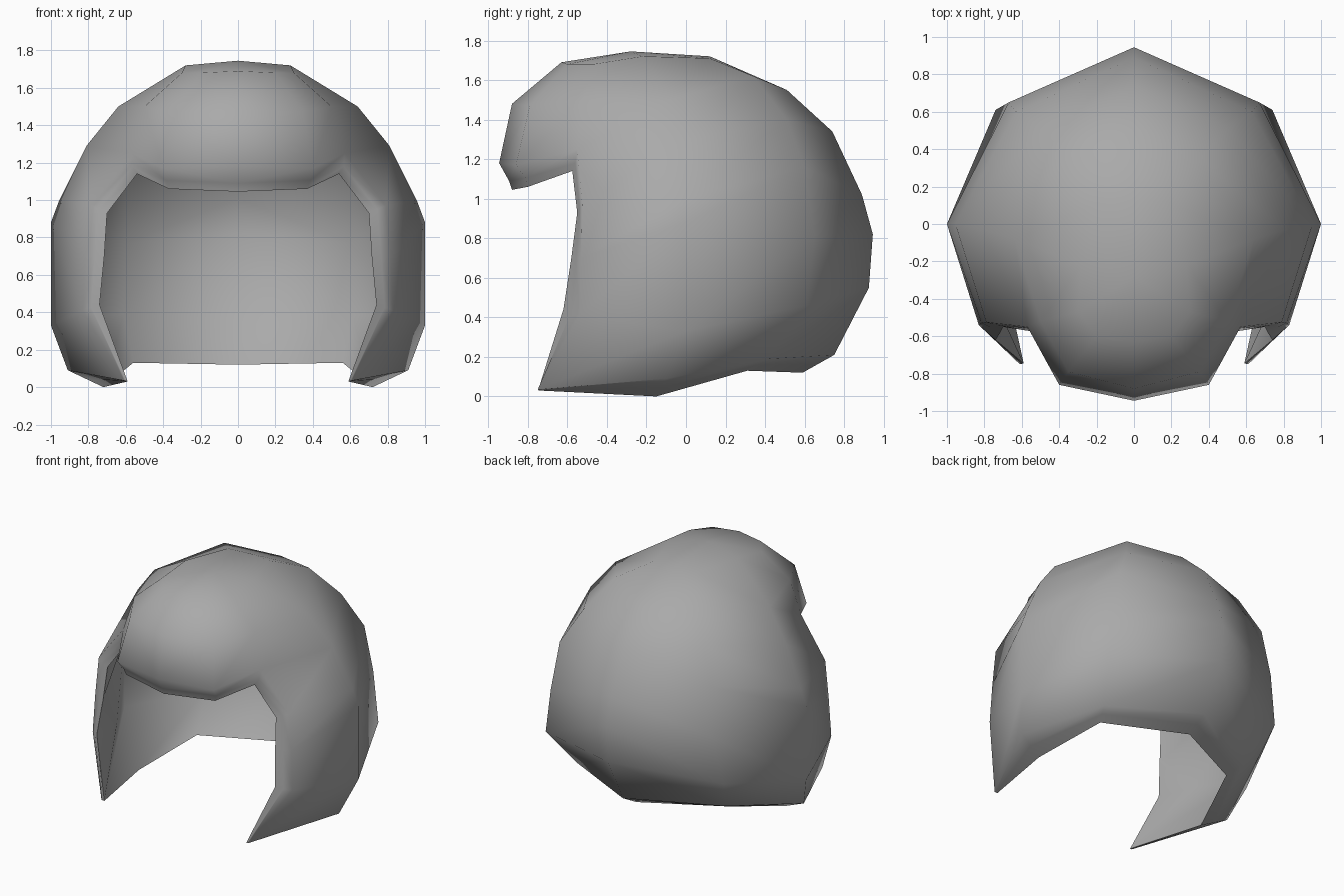
import bpy
import bmesh
import math
from mathutils import Vector

if "Cube" in bpy.data.objects:
    bpy.data.objects.remove(bpy.data.objects["Cube"])

grey = bpy.data.materials.new("helmet grey")
grey.diffuse_color = (0.4, 0.4, 0.4, 1)
grey.use_nodes = True
grey.node_tree.nodes["Principled BSDF"].inputs["Base Color"].default_value = grey.diffuse_color

CROWN = (0, -.28, 1.745)
# Right half of the outer shell: meridians from crown to rim, back to front
OUTER = [
    [(0, .12, 1.72), (0, .51, 1.55), (0, .74, 1.34), (0, .89, 1.02),
     (0, .945, .82), (0, .925, .55), (0, .75, .21)],
    [(.17, .12, 1.71), (.35, .34, 1.62), (.5, .51, 1.4), (.63, .6, 1.16),
     (.67, .65, .81), (.74, .61, .46), (.62, .42, .19)],
    [(.28, -.22, 1.72), (.64, -.08, 1.5), (.81, -.03, 1.29), (.955, 0, 1.0),
     (1, 0, .88), (1, 0, .33), (.91, -.1, .09)],
    [(.3, -.47, 1.68), (.5, -.52, 1.5), (.57, -.55, 1.25), (.79, -.525, .97),
     (.815, -.53, .7), (.83, -.54, .41), (.61, -.75, .035)],
    [(.2, -.6, 1.68), (.35, -.79, 1.47), (.4, -.86, 1.17)],
    [(0, -.63, 1.69), (0, -.88, 1.48), (0, -.945, 1.18)],
]
# Inner edge of the rim, keyed by (meridian, row), from nape to brow
RIM = {
    (0, 6): (0, .59, .12), (1, 6): (.56, .31, .13), (2, 6): (.72, -.15, 0),
    (3, 6): (.59, -.745, .03), (3, 5): (.74, -.62, .44), (3, 4): (.715, -.58, .7),
    (3, 3): (.70, -.55, .93), (3, 2): (.54, -.575, 1.14),
    (4, 2): (.37, -.8, 1.06), (5, 2): (0, -.88, 1.045),
}
# Shallow undercut below the brow
UNDERCUT = {(3, 2): (.565, -.56, 1.18), (4, 2): (.385, -.81, 1.105), (5, 2): (0, -.895, 1.09)}
# Thicker lining around the back of the neck
PADDING = {(0, 5): (0, .74, .36), (1, 5): (.61, .49, .39), (1, 4): (.6, .63, .77)}
CHEEK_FOLD = (.79, -.31, .39)
CENTRE = Vector((0, 0, .8))


def shrink(p):
    return CENTRE + (Vector(p) - CENTRE) * .945


def add_shell(bm, top, grid, skip=()):
    """Skin one half shell as a fan at the crown plus quads down the meridians."""
    for c, (a, b) in enumerate(zip(grid, grid[1:])):
        bm.faces.new([top, a[0], b[0]])
        for r in range(min(len(a), len(b)) - 1):
            if (c, r) not in skip:
                bm.faces.new([a[r], a[r + 1], b[r + 1], b[r]])


bm = bmesh.new()
# Outer surface
outer = [[bm.verts.new(p) for p in col] for col in OUTER]
add_shell(bm, bm.verts.new(CROWN), outer)

# Inner lining, left open behind the cheek
inner = [[bm.verts.new(RIM.get((c, r)) or PADDING.get((c, r)) or shrink(p))
          for r, p in enumerate(col)] for c, col in enumerate(OUTER)]
add_shell(bm, bm.verts.new(shrink(CROWN)), inner, skip={(2, 4), (2, 5)})

# Folded lining behind the cheek
fold = bm.verts.new(CHEEK_FOLD)
side, cheek = inner[2], inner[3]
for loop in ([side[4], side[5], fold, cheek[4]], [side[5], side[6], cheek[6], fold],
             [cheek[4], fold, cheek[5]], [cheek[5], fold, cheek[6]]):
    bm.faces.new(loop)

# Rounded rim joining shell and lining around the neck and face opening
middle = {k: bm.verts.new(UNDERCUT.get(k) or (Vector(p) + Vector(OUTER[k[0]][k[1]])) / 2)
          for k, p in RIM.items()}
path = list(RIM)
for k, m in zip(path, path[1:]):
    o, p = outer[k[0]][k[1]], outer[m[0]][m[1]]
    i, j = inner[k[0]][k[1]], inner[m[0]][m[1]]
    bm.faces.new([o, middle[k], middle[m], p])
    bm.faces.new([middle[k], i, j, middle[m]])

# Mirror to the left half and weld the centre seam
half = bm.verts[:] + bm.edges[:] + bm.faces[:]
bmesh.ops.mirror(bm, geom=half, axis='X', merge_dist=.001)
bmesh.ops.remove_doubles(bm, verts=bm.verts[:], dist=.001)
bmesh.ops.recalc_face_normals(bm, faces=bm.faces[:])

mesh = bpy.data.meshes.new("helmet_shell")
bm.to_mesh(mesh)
bm.free()
mesh.materials.append(grey)
shell = bpy.data.objects.new("helmet_shell", mesh)
bpy.context.collection.objects.link(shell)
bpy.context.view_layer.objects.active = shell
shell.select_set(True)
bpy.ops.object.shade_smooth_by_angle(angle=math.radians(70))
